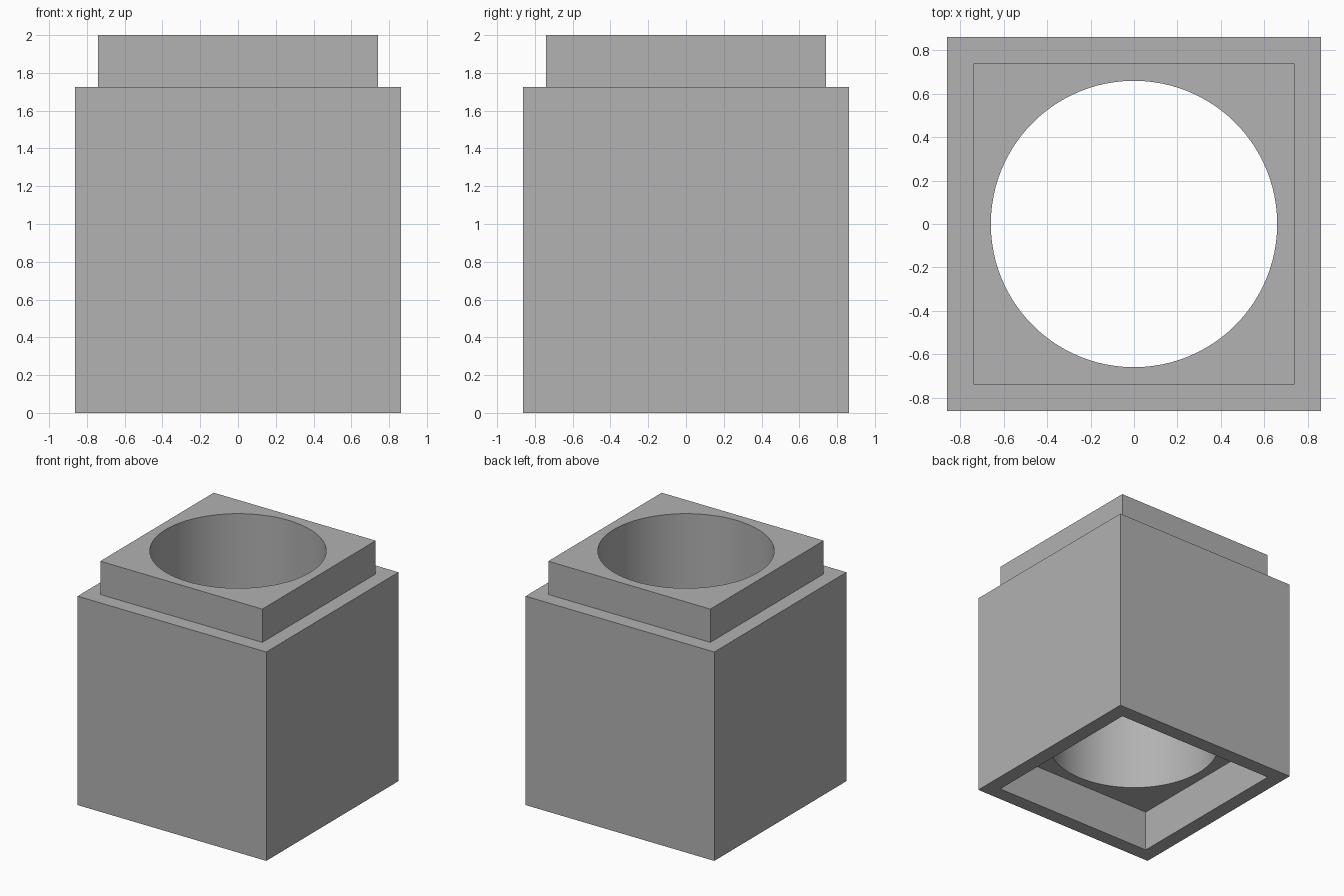
import bpy
import bmesh
from math import radians

if "Cube" in bpy.data.objects:
    bpy.data.objects.remove(bpy.data.objects["Cube"])

BODY, NECK, BORE = 0.862, 0.74, 0.66      # half widths and bore radius
SHOULDER, TOP, RECESS = 1.725, 2.0, 0.34  # heights
SEGMENTS = 96

grey = bpy.data.materials.new("plain grey")
grey.use_nodes = True
colour = (0.445, 0.445, 0.445, 1)
grey.diffuse_color = colour
grey.node_tree.nodes["Principled BSDF"].inputs["Base Color"].default_value = colour

bm = bmesh.new()


def square(half, z):
    return [bm.verts.new((x * half, y * half, z))
            for x, y in ((-1, -1), (1, -1), (1, 1), (-1, 1))]


def ring(z):
    return bmesh.ops.create_circle(bm, segments=SEGMENTS, radius=BORE)["verts"], z


def bridge(a, b):
    for i in range(4):
        j = (i + 1) % 4
        bm.faces.new((a[i], a[j], b[j], b[i]))


def loop_edges(verts):
    chosen = set(verts)
    return [e for e in bm.edges if set(e.verts) <= chosen]


# Stepped shell: recess, bottom rim, body walls, shoulder, neck walls
shell = [square(NECK, RECESS), square(NECK, 0), square(BODY, 0),
         square(BODY, SHOULDER), square(NECK, SHOULDER), square(NECK, TOP)]
for lower, upper in zip(shell, shell[1:]):
    bridge(lower, upper)

# Round bore with the flat plates around its two mouths
mouths = []
for z, outline in ((RECESS, shell[0]), (TOP, shell[-1])):
    verts, height = ring(z)
    for v in verts:
        v.co.z = height
    mouths.append(verts)
    bmesh.ops.triangle_fill(bm, use_beauty=True,
                            edges=loop_edges(verts) + loop_edges(outline))
rims = [e for m in mouths for e in loop_edges(m)
        if (e.verts[0].co - e.verts[1].co).length < 2.5 * BORE * 3.15 / SEGMENTS]
bmesh.ops.bridge_loops(bm, edges=rims)
bmesh.ops.recalc_face_normals(bm, faces=bm.faces)

mesh = bpy.data.meshes.new("square_sleeve")
bm.to_mesh(mesh)
bm.free()
mesh.materials.append(grey)
sleeve = bpy.data.objects.new("square_sleeve", mesh)
bpy.context.collection.objects.link(sleeve)

# Smooth bore, crisp corners
bpy.context.view_layer.objects.active = sleeve
sleeve.select_set(True)
bpy.ops.object.shade_smooth_by_angle(angle=radians(30))
